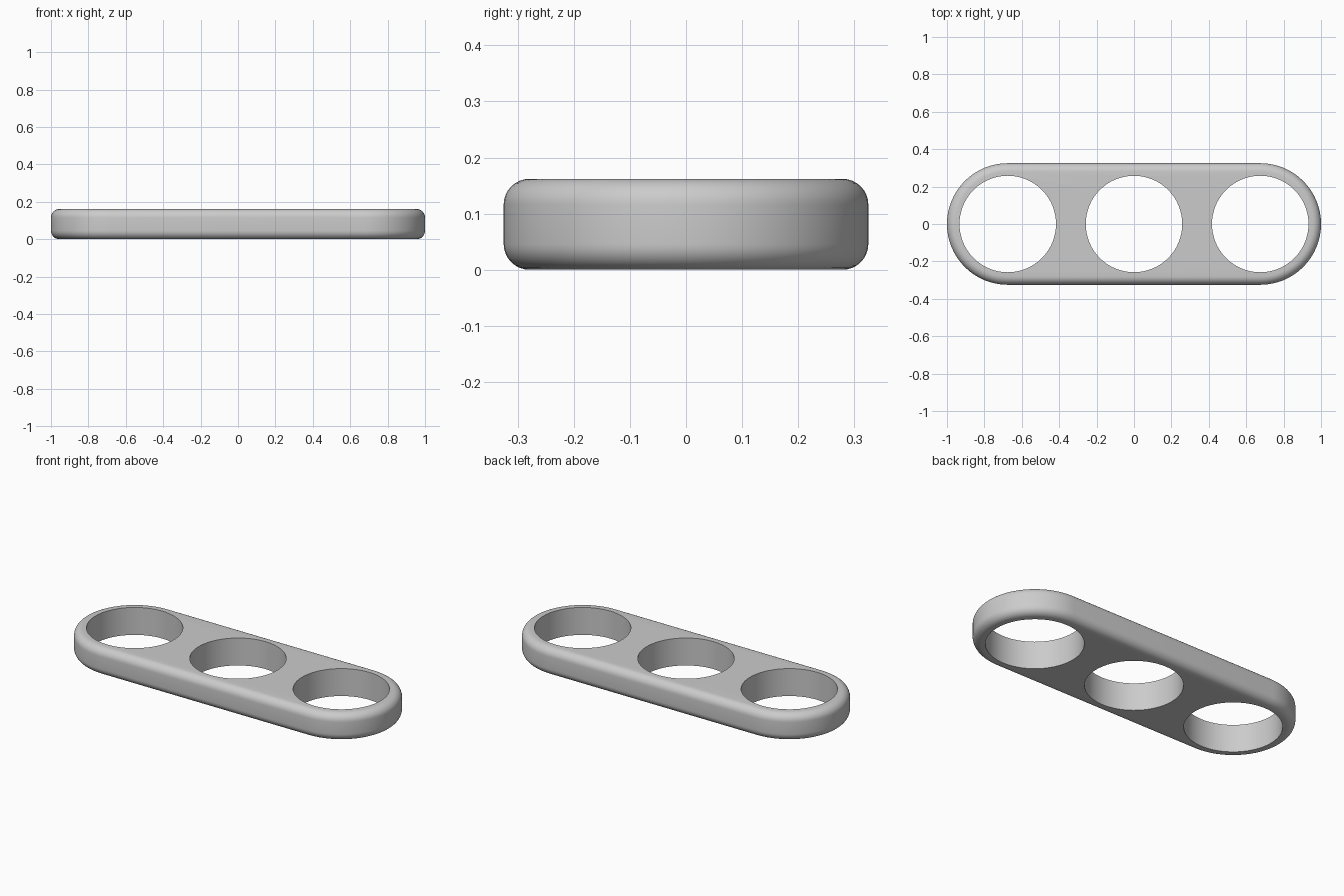
import bpy, bmesh
from math import pi, sin, cos, radians

LENGTH, WIDTH, HEIGHT = 2.0, 0.65, 0.162
RADIUS = WIDTH / 2
OFFSET = LENGTH / 2 - RADIUS      # distance from middle to each end hole
HOLE = 0.258
ROUNDING = 0.046

cube = bpy.data.objects.get("Cube")
if cube:
    bpy.data.objects.remove(cube)

grey = bpy.data.materials.new("light grey")
grey.use_nodes = True
colour = (0.6, 0.6, 0.6, 1)
grey.diffuse_color = colour
grey.node_tree.nodes["Principled BSDF"].inputs["Base Color"].default_value = colour


def prism(name, outlines, bottom, top):
    """Extrude closed outlines of (x, y) points into one object."""
    bm = bmesh.new()
    for outline in outlines:
        base = bm.faces.new([bm.verts.new((x, y, bottom)) for x, y in outline])
        side = bmesh.ops.extrude_face_region(bm, geom=[base], use_keep_orig=True)
        moved = [g for g in side["geom"] if isinstance(g, bmesh.types.BMVert)]
        bmesh.ops.translate(bm, verts=moved, vec=(0, 0, top - bottom))
    bmesh.ops.recalc_face_normals(bm, faces=bm.faces)
    mesh = bpy.data.meshes.new(name)
    bm.to_mesh(mesh)
    bm.free()
    obj = bpy.data.objects.new(name, mesh)
    bpy.context.collection.objects.link(obj)
    mesh.materials.append(grey)
    return obj


def arc(cx, radius, start, sweep, count):
    return [(cx + radius * cos(start + sweep * i / count),
             radius * sin(start + sweep * i / count)) for i in range(count + 1)]


# Body with two round ends
body = prism("spinner_body", [arc(OFFSET, RADIUS, -pi / 2, pi, 32)
                              + arc(-OFFSET, RADIUS, pi / 2, pi, 32)], 0, HEIGHT)

# Three round holes
holes = prism("hole_cutters", [arc(x, HOLE, 0, 2 * pi, 64)[:-1]
                               for x in (-OFFSET, 0, OFFSET)], -0.1, HEIGHT + 0.1)
holes.hide_render = True

# Round the outer rims, then cut the holes with crisp edges
bevel = body.modifiers.new("rounded_rims", "BEVEL")
bevel.width = ROUNDING
bevel.segments = 8
bevel.limit_method = "ANGLE"
bevel.angle_limit = radians(40)
cut = body.modifiers.new("holes", "BOOLEAN")
cut.operation = "DIFFERENCE"
cut.solver = "EXACT"
cut.object = holes

# Apply the modifiers and smooth the curved walls
graph = bpy.context.evaluated_depsgraph_get()
body.data = bpy.data.meshes.new_from_object(body.evaluated_get(graph))
body.modifiers.clear()
bpy.data.objects.remove(holes)
bpy.ops.object.select_all(action="DESELECT")
body.select_set(True)
bpy.context.view_layer.objects.active = body
bpy.ops.object.shade_smooth_by_angle(angle=radians(35))
